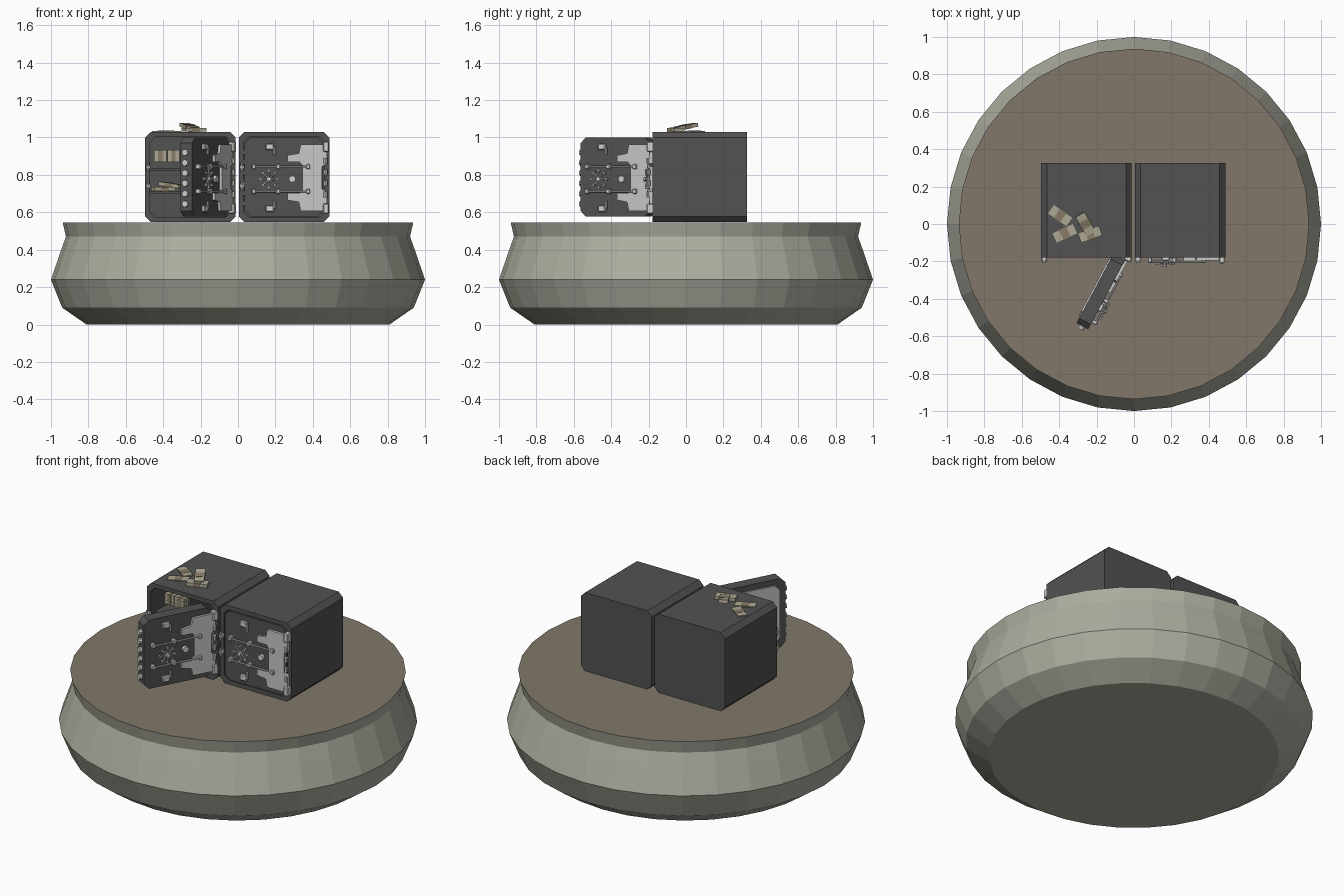
import bpy, bmesh, math
from mathutils import Matrix, Vector

if "Cube" in bpy.data.objects:
    bpy.data.objects.remove(bpy.data.objects["Cube"])


def material(name, rgb):
    m = bpy.data.materials.new(name)
    m.diffuse_color = (*rgb, 1)
    m.use_nodes = True
    m.node_tree.nodes["Principled BSDF"].inputs["Base Color"].default_value = m.diffuse_color
    return m


STONE = material("grey stone", (0.42, 0.42, 0.355))
EARTH = material("brown floor", (0.22, 0.185, 0.14))
DARK = material("dark steel", (0.085, 0.085, 0.085))
LIGHT = material("light plate", (0.58, 0.58, 0.57))
CHROME = material("bright metal", (0.66, 0.66, 0.65))
PAPER = material("pale paper", (0.42, 0.39, 0.29))
BAND = material("tan band", (0.25, 0.20, 0.13))
I = Matrix.Identity(4)


def finish(name, bm, mats, mtx=I):
    bmesh.ops.recalc_face_normals(bm, faces=bm.faces)
    me = bpy.data.meshes.new(name)
    bm.to_mesh(me)
    bm.free()
    ob = bpy.data.objects.new(name, me)
    for m in mats:
        me.materials.append(m)
    me.transform(mtx)
    bpy.context.collection.objects.link(ob)
    return ob


def loft(name, rings, mats, mtx=I):
    """Skin a list of closed rings and cap both ends."""
    bm = bmesh.new()
    vs = [[bm.verts.new(p) for p in r] for r in rings]
    for a, b in zip(vs, vs[1:]):
        for i in range(len(a)):
            j = (i + 1) % len(a)
            bm.faces.new((a[i], a[j], b[j], b[i]))
    bm.faces.new(vs[0])
    bm.faces.new(vs[-1])
    return finish(name, bm, mats, mtx)


def box(name, c, s, mat, mtx=I, bevel=0):
    bm = bmesh.new()
    bmesh.ops.create_cube(bm, size=1, matrix=Matrix.Translation(c) @ Matrix.Diagonal((*s, 1)))
    if bevel:
        bmesh.ops.bevel(bm, geom=bm.edges[:], offset=bevel, segments=1, affect='EDGES')
    return finish(name, bm, [mat], mtx)


def rod(name, a, b, r, mat, mtx=I, sides=8):
    a, b = Vector(a), Vector(b)
    d = b - a
    place = Matrix.Translation((a + b) / 2) @ d.to_track_quat('Z', 'Y').to_matrix().to_4x4()
    bm = bmesh.new()
    bmesh.ops.create_cone(bm, cap_ends=True, segments=sides, radius1=r, radius2=r,
                          depth=d.length, matrix=place)
    return finish(name, bm, [mat], mtx)


def cut_rect(x0, x1, z0, z1, c, y):
    """Rectangle in the xz plane with cut corners."""
    return [(x0 + c, y, z0), (x1 - c, y, z0), (x1, y, z0 + c), (x1, y, z1 - c),
            (x1 - c, y, z1), (x0 + c, y, z1), (x0, y, z1 - c), (x0, y, z0 + c)]


# Round faceted base with brown top
profile = [(0.81, 0), (0.94, 0.09), (1.0, 0.24), (0.945, 0.40), (0.92, 0.47), (0.937, 0.545)]
base = loft("round_base", [[(r * math.cos(i * math.tau / 32), r * math.sin(i * math.tau / 32), z)
                            for i in range(32)] for r, z in profile], [STONE, EARTH])
for f in base.data.polygons:
    f.material_index = int(f.normal.z > 0.99)


# Safe shells, each with an opening in the front
def shell(name, x0, depth):
    x1, z0, z1 = x0 + 0.483, 0.547, 1.03
    loft(name, [cut_rect(x0, x1, z0, z1, 0.03, 0.327),
                cut_rect(x0, x1, z0, z1, 0.03, -0.178),
                cut_rect(x0 + 0.025, x1 - 0.025, z0 + 0.025, z1 - 0.025, 0.03, -0.178),
                cut_rect(x0 + 0.025, x1 - 0.025, z0 + 0.025, z1 - 0.025, 0.03, -0.178 + depth)],
         [DARK])
    for z in (0.74, 0.84):     # latch lugs on the left jamb
        box(name + "_lug", (x0 + 0.016, -0.19, z), (0.028, 0.03, 0.022), CHROME, bevel=0.004)
        rod(name + "_lug_pin", (x0 + 0.016, -0.2, z - 0.025), (x0 + 0.016, -0.2, z + 0.025),
            0.007, CHROME)


shell("left_safe", -0.496, 0.45)
shell("right_safe", 0.005, 0.08)


# Door with its plate, hinges, rods and wheel
def door(side, m):
    loft(side + "_door", [cut_rect(0.036, 0.455, 0.577, 1.0, 0.03, y) for y in (-0.11, -0.18)],
         [DARK], m)
    # inner lining panel
    loft(side + "_door_lining", [cut_rect(0.075, 0.42, 0.61, 0.965, 0.03, y)
                                 for y in (-0.101, -0.111)], [LIGHT], m)
    # stepped face plate, upper half mirrored to the lower half
    half = [(0.345, 0.785), (0.345, 0.85), (0.33, 0.868), (0.265, 0.868), (0.265, 0.905),
            (0.325, 0.915), (0.335, 0.962), (0.455, 0.962), (0.455, 0.935), (0.475, 0.925),
            (0.475, 0.86), (0.45, 0.845), (0.45, 0.785)]
    outline = half + [(x, 1.57 - z) for x, z in half[-2:0:-1]]
    loft(side + "_face_plate", [[(x, y, z) for x, z in outline] for y in (-0.179, -0.195)],
         [LIGHT], m)
    for s in (-1, 1):
        z = 0.785 + s * 0.165
        box(side + "_hinge", (0.47, -0.19, z), (0.03, 0.04, 0.055), CHROME, m, 0.005)
        box(side + "_bracket", (0.17, -0.186, z), (0.045, 0.022, 0.035), CHROME, m, 0.005)
        rod(side + "_bracket_bar", (0.195, -0.19, z), (0.195, -0.19, z - s * 0.04), 0.008, CHROME, m)
        # sliding bolt rods with collars
        z = 0.778 + s * 0.066
        rod(side + "_bolt_rod", (0.075, -0.2, z), (0.385, -0.2, z), 0.0055, CHROME, m)
        for x in (0.085, 0.215, 0.375):
            box(side + "_collar", (x, -0.193, z), (0.022, 0.03, 0.026), CHROME, m, 0.004)
        for k in (0.03, 0.09):
            rod(side + "_hinge_pin", (0.468, -0.2, 0.785 + s * k - 0.015),
                (0.468, -0.2, 0.785 + s * k + 0.015), 0.01, CHROME, m)
    # spoked wheel handle
    cx, cz = 0.165, 0.778
    rod(side + "_wheel_axle", (cx, -0.178, cz), (cx, -0.226, cz), 0.012, CHROME, m)
    for i in range(8):
        a = i * math.tau / 8
        tip = (cx + 0.046 * math.cos(a), -0.213, cz + 0.046 * math.sin(a))
        rod(side + "_wheel_spoke", (cx, -0.208, cz), tip, 0.0045, CHROME, m, 6)
        rod(side + "_wheel_knob", (tip[0], -0.206, tip[2]), (tip[0], -0.22, tip[2]),
            0.007, CHROME, m, 6)
    # small dial
    rod(side + "_dial", (0.29, -0.179, cz), (0.29, -0.197, cz), 0.018, CHROME, m, 12)
    # locking bolts along the free edge
    for i in range(6):
        z = 0.645 + i * 0.055
        rod(side + "_lock_bolt", (0.06, -0.145, z), (0.016, -0.145, z), 0.017, CHROME, m, 10)


door("right", I)
swing = (Matrix.Translation((-0.045, -0.187, 0)) @ Matrix.Rotation(math.radians(62), 4, 'Z')
         @ Matrix.Translation((-0.462, 0.18, 0)))
door("left", swing)

# Shelves inside the open safe
for z in (0.83, 0.705):
    box("shelf", (-0.2545, 0.06, z), (0.43, 0.40, 0.015), DARK)
box("shelf_divider", (-0.235, 0.06, 0.787), (0.015, 0.39, 0.42), DARK)


# Banded paper bundles
def bundle(x, y, z, turn, tilt=0, h=0.02, l=0.12):
    m = (Matrix.Translation((x, y, z)) @ Matrix.Rotation(math.radians(turn), 4, 'Z')
         @ Matrix.Rotation(math.radians(tilt), 4, 'Y'))
    box("paper_bundle", (0, 0, 0), (l, 0.055, h), PAPER, m)
    box("bundle_band", (0, 0, 0), (l * 0.35, 0.058, h + 0.003), BAND, m)


bundle(-0.395, 0.045, 1.033, -35, h=0.006)
bundle(-0.37, -0.05, 1.033, 25, h=0.006)
bundle(-0.26, 0.0, 1.058, -60, 10)
bundle(-0.235, -0.055, 1.042, 20)
for i in range(3):
    for x in (-0.415, -0.345):
        bundle(x, -0.05, 0.88 + i * 0.021, 0, l=0.066)
bundle(-0.40, -0.06, 0.724, 20)
bundle(-0.36, -0.04, 0.746, -25, 8)
